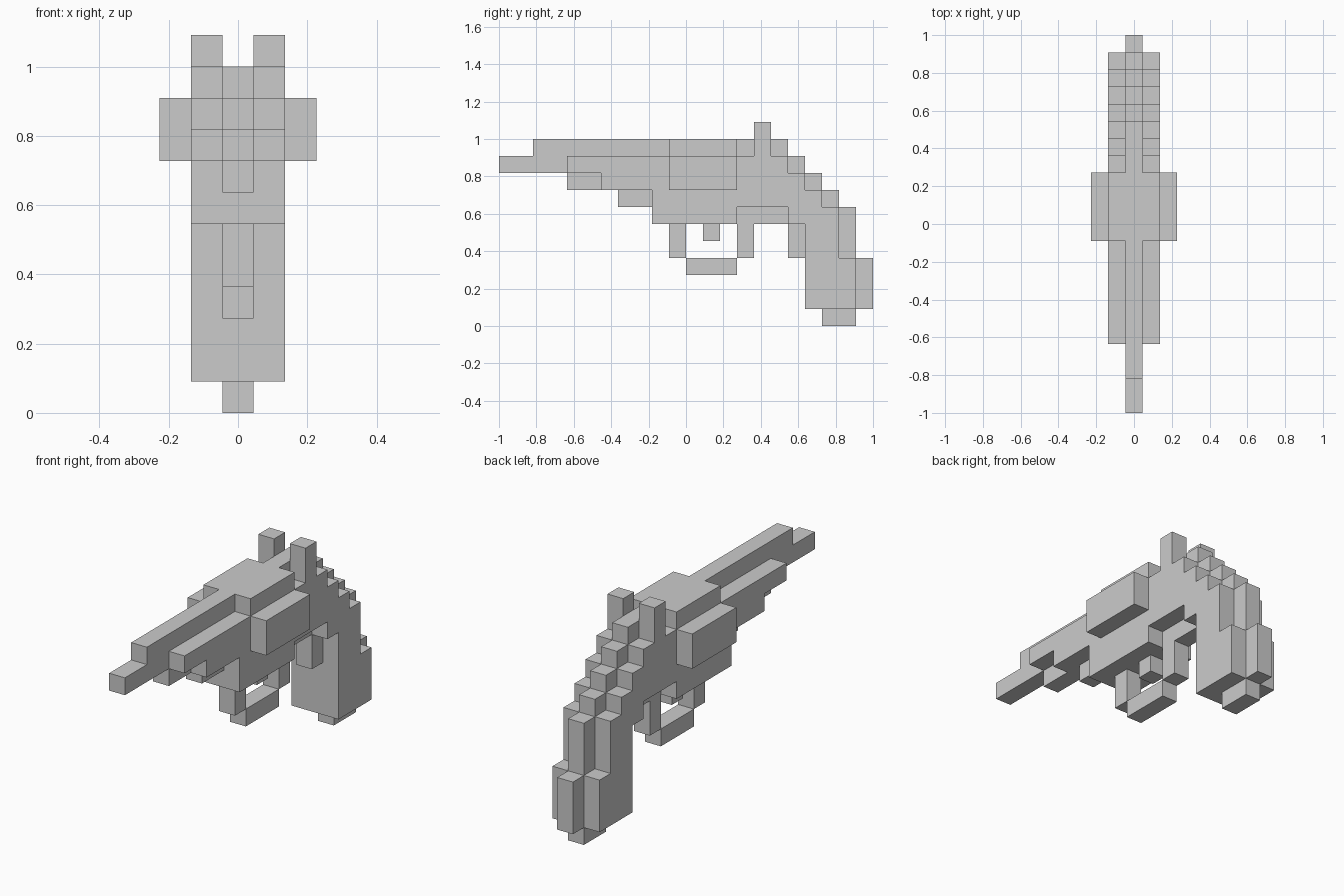
import bpy, bmesh

if "Cube" in bpy.data.objects:
    bpy.data.objects.remove(bpy.data.objects["Cube"])

U = 1 / 11  # one block of the stepped grid


def slab(name, profile, x0, x1, mirror=False):
    """Extrude a (y, z) block profile from x0 to x1, optionally mirrored across x = 0."""
    bm = bmesh.new()
    verts = [bm.verts.new((x0 * U, y * U - 1, z * U)) for y, z in profile]
    face = bm.faces.new(verts)
    ext = bmesh.ops.extrude_face_region(bm, geom=[face])["geom"]
    moved = [v for v in ext if isinstance(v, bmesh.types.BMVert)]
    bmesh.ops.translate(bm, verts=moved, vec=((x1 - x0) * U, 0, 0))
    bmesh.ops.recalc_face_normals(bm, faces=bm.faces)
    mesh = bpy.data.meshes.new(name)
    bm.to_mesh(mesh)
    bm.free()
    ob = bpy.data.objects.new(name, mesh)
    bpy.context.collection.objects.link(ob)
    if mirror:
        mod = ob.modifiers.new("mirror", 'MIRROR')
        mod.use_axis[0] = True
        mod.use_mirror_merge = False
    return ob


def rect(y0, y1, z0, z1):
    return [(y0, z0), (y1, z0), (y1, z1), (y0, z1)]


def stairs(y, z, n):
    """Descend backwards-facing steps going up: n steps of one block."""
    pts = []
    for i in range(n):
        pts += [(y - i, z + i), (y - i, z + i + 1)]
    return pts


# Central core: barrel, frame and spine of the grip
core = [(0, 9), (4, 9), (4, 8), (7, 8), (7, 7), (9, 7), (9, 6), (17, 6),
        (17, 4), (18, 4), (18, 1), (19, 1), (19, 0), (21, 0), (21, 1),
        (22, 1), (22, 4), (21, 4)]
core += stairs(21, 7, 0) + [(21, 7)] + stairs(20, 7, 4) + [(2, 11), (2, 10), (0, 10)]
slab("barrel_frame_core", core, -0.5, 0.5)

# Side layers of frame and grip
side = [(4, 9), (6, 9), (6, 8), (9, 8), (9, 6), (14, 6), (14, 7), (17, 7),
        (17, 6), (18, 6), (18, 1), (21, 1), (21, 4), (20, 4), (20, 7)]
side += stairs(19, 7, 3) + [(14, 10), (14, 11), (10, 11), (10, 10), (4, 10)]
slab("side_frame", side, 0.5, 1.5, True)

# Raised hammers and outer boxes
slab("hammer", rect(15, 16, 10, 12), 0.5, 1.5, True)
slab("lock_box", rect(10, 14, 8, 10), 1.5, 2.5, True)

# Trigger and its guard
slab("trigger", rect(12, 13, 5, 6), -0.5, 0.5)
slab("guard_front_post", rect(10, 11, 4, 6), -0.5, 0.5)
slab("guard_rear_post", rect(14, 15, 4, 6), -0.5, 0.5)
slab("guard_bar", rect(11, 14, 3, 4), -0.5, 0.5)
